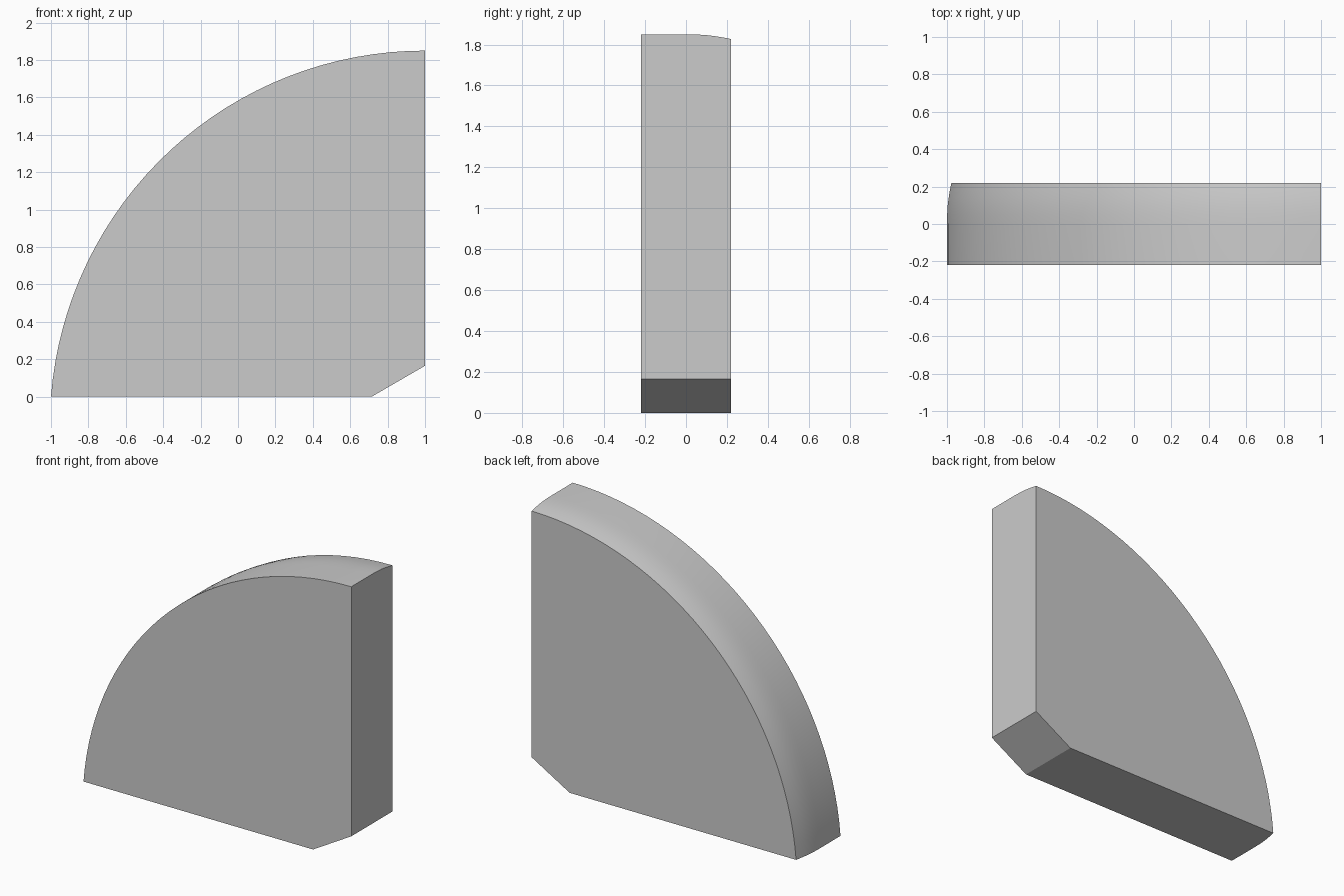
import bpy, bmesh, math

if "Cube" in bpy.data.objects:
    bpy.data.objects.remove(bpy.data.objects["Cube"])

CX, CZ, R = 1.0, -0.156, 2.006   # centre and radius of the curved rim
SEG = 32
# (y, rim inset): straight at the front, gently crowned toward the back
STATIONS = [(-0.22, 0), (0, 0), (0.05, 0.001), (0.1, 0.004),
            (0.14, 0.009), (0.18, 0.0155), (0.22, 0.0235)]


def outline(inset):
    # quarter-round profile with one chamfered corner, in x and z
    r = R - inset
    start = math.asin(-CZ / r)
    pts = []
    for i in range(SEG + 1):
        a = start + (math.pi / 2 - start) * i / SEG
        pts.append((CX - r * math.cos(a), CZ + r * math.sin(a)))
    return pts + [(1.0, 0.165), (0.715, 0.0)]


# Wedge body lofted from front to back
bm = bmesh.new()
rings = [[bm.verts.new((x, y, z)) for x, z in outline(d)] for y, d in STATIONS]
n = len(rings[0])
for a, b in zip(rings, rings[1:]):
    for i in range(n):
        j = (i + 1) % n
        bm.faces.new((a[i], a[j], b[j], b[i]))
bm.faces.new(rings[0])
bm.faces.new(rings[-1])
bmesh.ops.recalc_face_normals(bm, faces=bm.faces)

mesh = bpy.data.meshes.new("quarter_round_wedge")
bm.to_mesh(mesh)
bm.free()
wedge = bpy.data.objects.new("quarter_round_wedge", mesh)
bpy.context.collection.objects.link(wedge)

# Smooth rim with crisp outer edges
bpy.context.view_layer.objects.active = wedge
wedge.select_set(True)
bpy.ops.object.shade_smooth_by_angle(angle=math.radians(25))
